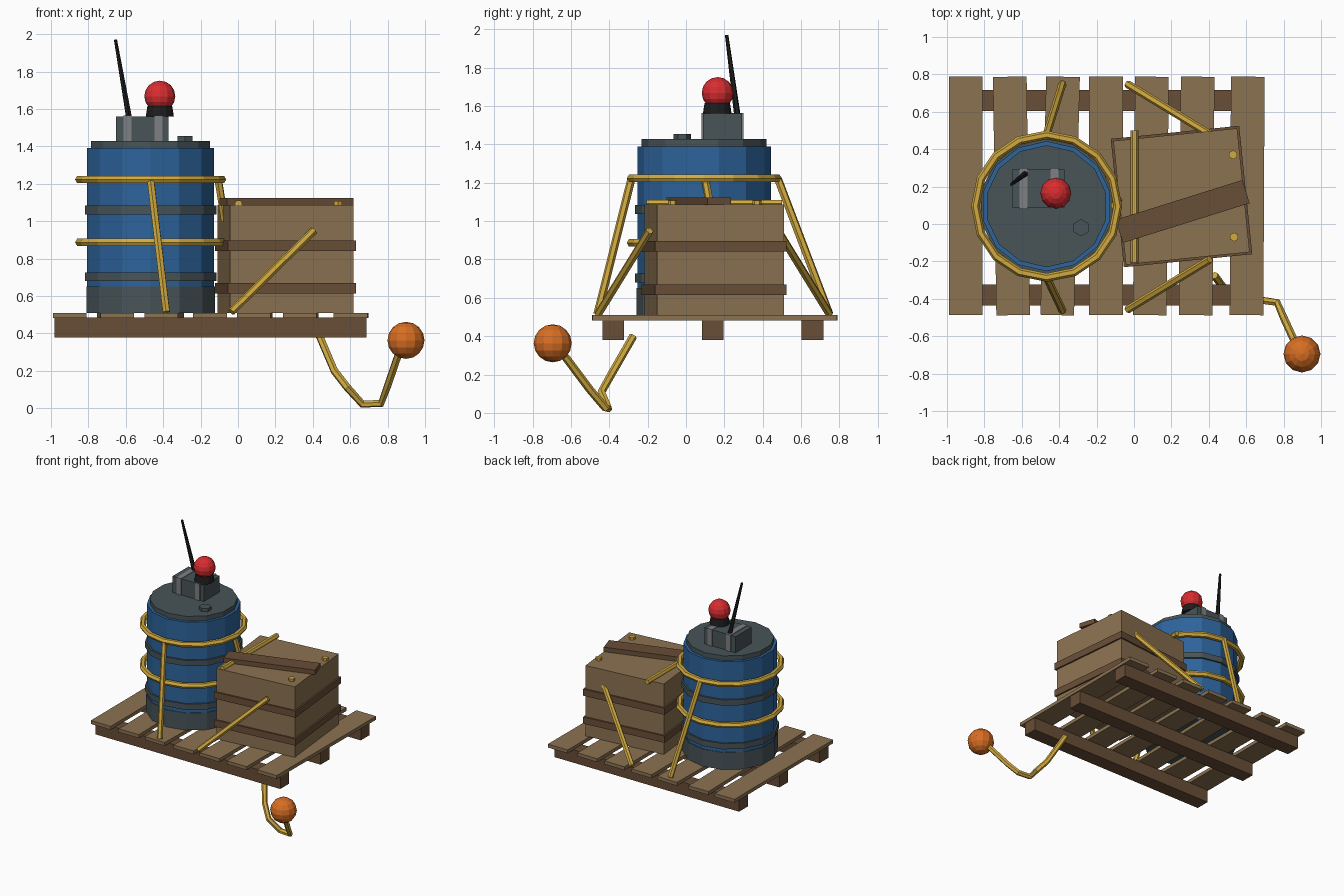
import bpy
from math import radians
from mathutils import Vector

cube = bpy.data.objects.get("Cube")
if cube:
    bpy.data.objects.remove(cube, do_unlink=True)


def material(name, r, g, b):
    m = bpy.data.materials.new(name)
    m.use_nodes = True
    m.diffuse_color = (r, g, b, 1)
    node = next(n for n in m.node_tree.nodes if n.type == 'BSDF_PRINCIPLED')
    node.inputs["Base Color"].default_value = (r, g, b, 1)
    return m


WOOD = material("light_wood", 0.26, 0.17, 0.083)
BROWN = material("dark_wood", 0.14, 0.075, 0.038)
BLUE = material("drum_blue", 0.026, 0.127, 0.33)
STEEL = material("dark_steel", 0.065, 0.089, 0.098)
GREY = material("light_grey", 0.21, 0.215, 0.22)
YELLOW = material("rope_yellow", 0.64, 0.4, 0.05)
RED = material("beacon_red", 0.68, 0.026, 0.03)
ORANGE = material("float_orange", 0.68, 0.155, 0.017)
BLACK = material("black_rubber", 0.012, 0.012, 0.012)


def finish(name, mat):
    ob = bpy.context.object
    ob.name = name
    ob.data.materials.append(mat)
    return ob


def box(name, mat, center, size, turn=0):
    bpy.ops.mesh.primitive_cube_add(size=1, location=center, rotation=(0, 0, radians(turn)))
    bpy.context.object.scale = size
    return finish(name, mat)


def drum(name, mat, x, y, z0, z1, r0, r1=None, sides=14):
    bpy.ops.mesh.primitive_cone_add(vertices=sides, radius1=r0, radius2=r0 if r1 is None else r1,
                                    depth=z1 - z0, location=(x, y, (z0 + z1) / 2))
    return finish(name, mat)


def ball(name, mat, center, radius):
    bpy.ops.mesh.primitive_uv_sphere_add(segments=12, ring_count=8, radius=radius, location=center)
    return finish(name, mat)


def rope(name, points, radius=0.021):
    """Six-sided tube along a polyline, turned into a mesh."""
    curve = bpy.data.curves.new(name, 'CURVE')
    curve.dimensions = '3D'
    curve.bevel_depth = radius
    curve.bevel_resolution = 1
    curve.use_fill_caps = True
    spline = curve.splines.new('POLY')
    spline.points.add(len(points) - 1)
    for p, co in zip(spline.points, points):
        p.co = (*co, 1)
    spline.use_smooth = False
    helper = bpy.data.objects.new(name + "_path", curve)
    bpy.context.collection.objects.link(helper)
    graph = bpy.context.evaluated_depsgraph_get()
    mesh = bpy.data.meshes.new_from_object(helper.evaluated_get(graph))
    bpy.data.objects.remove(helper, do_unlink=True)
    ob = bpy.data.objects.new(name, mesh)
    bpy.context.collection.objects.link(ob)
    mesh.materials.clear()
    mesh.materials.append(YELLOW)
    return ob


# Pallet: three runners under seven slightly crooked slats
for i, y in enumerate((-0.38, 0.14, 0.66)):
    box(f"pallet_runner_{i}", BROWN, (-0.147, y, 0.432), (1.67, 0.113, 0.105))
slats = ((-0.9, 0), (-0.655, 0.8), (-0.395, -1.4), (-0.15, 0), (0.09, -0.5), (0.335, -0.5), (0.605, -0.3))
for i, (x, turn) in enumerate(slats):
    box(f"pallet_slat_{i}", WOOD, (x, 0.15, 0.496), (0.18, 1.275, 0.028), turn)

# Drum with dark base, two ribs, lid and filler cap
X, Y = -0.467, 0.095
drum("drum_body", BLUE, X, Y, 0.52, 1.39, 0.348)
drum("drum_base", STEEL, X, Y, 0.51, 0.65, 0.353)
for i, z in enumerate((0.68, 1.037)):
    drum(f"drum_rib_{i}", STEEL, X, Y, z, z + 0.047, 0.361)
drum("drum_lid", STEEL, X, Y, 1.385, 1.428, 0.326)
drum("filler_cap", STEEL, -0.283, -0.02, 1.42, 1.455, 0.046, sides=6)

# Control box with two clamps, beacon and antenna
box("control_box", STEEL, (-0.512, 0.19, 1.49), (0.283, 0.205, 0.14))
for i, x in enumerate((-0.592, -0.424)):
    box(f"box_clamp_{i}", GREY, (x, 0.19, 1.493), (0.043, 0.219, 0.142))
drum("beacon_base", BLACK, -0.418, 0.163, 1.56, 1.617, 0.075, 0.066, sides=12)
ball("beacon_lamp", RED, (-0.418, 0.165, 1.668), 0.083)
foot, tip = Vector((-0.582, 0.268, 1.55)), Vector((-0.655, 0.212, 1.97))
antenna = drum("antenna", BLACK, 0, 0, 0, (tip - foot).length, 0.017, 0.009, sides=6)
antenna.location = (foot + tip) / 2
antenna.rotation_euler = (tip - foot).to_track_quat('Z', 'Y').to_euler()

# Crate with two bands, loose board and corner pegs
CX, CY, TURN = 0.254, 0.147, 5.8
box("crate_body", WOOD, (CX, CY, 0.798), (0.665, 0.665, 0.576), TURN)
for i, z in enumerate((0.641, 0.869)):
    box(f"crate_band_{i}", BROWN, (CX, CY, z), (0.69, 0.69, 0.055), TURN)
box("loose_board", BROWN, (0.26, 0.067, 1.104), (0.71, 0.13, 0.038), 17.4)
for i, (x, y) in enumerate(((0.53, 0.37), (0.535, -0.07))):
    drum(f"crate_peg_{i}", YELLOW, x, y, 1.07, 1.107, 0.024, sides=6)

# Rope hoops around the drum
for i, z in enumerate((0.887, 1.223)):
    bpy.ops.mesh.primitive_torus_add(major_segments=16, minor_segments=6, major_radius=0.381,
                                     minor_radius=0.023, location=(X, Y, z))
    finish(f"drum_hoop_{i}", YELLOW)

# Straight lashings, front and back
rope("drum_lashing_front", [(X, -0.285, 1.22), (-0.383, -0.462, 0.515)])
rope("drum_lashing_back", [(X, 0.48, 1.22), (-0.383, 0.748, 0.515)])
rope("crate_lashing_front", [(0.405, -0.19, 0.95), (-0.035, -0.458, 0.515)])
rope("crate_lashing_back", [(0.405, 0.48, 0.95), (-0.035, 0.748, 0.515)])
rope("crate_top_rope", [(0.003, -0.207, 1.093), (0.003, 0.5, 1.093)])
rope("tie_rope", [(-0.105, 0.1, 1.22), (-0.07, 0.14, 1.0)])

# Trailing rope with a float on its end
rope("trailing_rope", [(0.43, -0.275, 0.4), (0.515, -0.39, 0.2), (0.585, -0.44, 0.11),
                       (0.665, -0.405, 0.022), (0.765, -0.42, 0.026), (0.8, -0.5, 0.12),
                       (0.855, -0.62, 0.28), (0.88, -0.67, 0.34)])
ball("float_ball", ORANGE, (0.898, -0.695, 0.363), 0.099)
